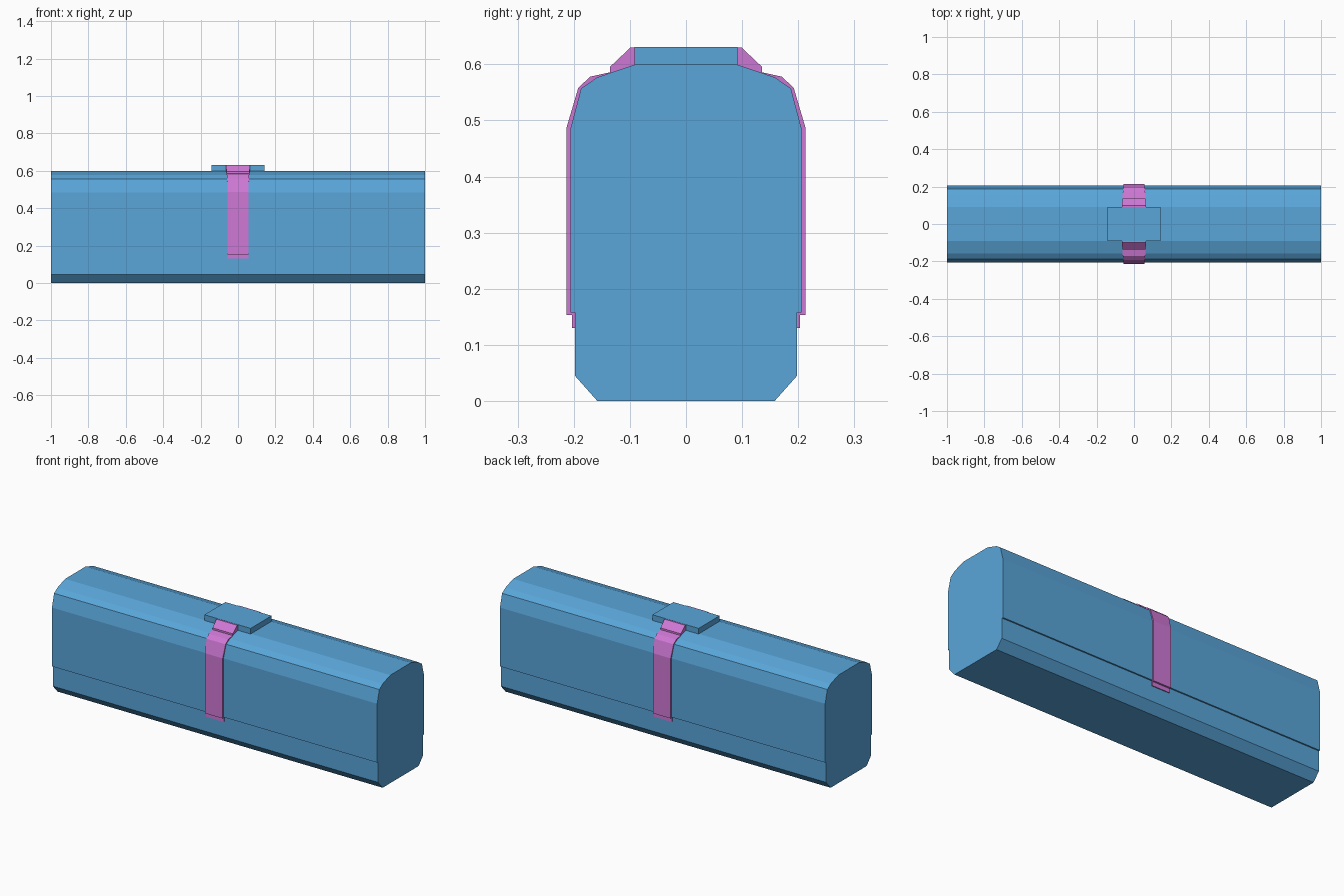
import bpy
import bmesh

if "Cube" in bpy.data.objects:
    bpy.data.objects.remove(bpy.data.objects["Cube"])


def material(name, color):
    m = bpy.data.materials.new(name)
    m.diffuse_color = (*color, 1)
    m.use_nodes = True
    m.node_tree.nodes["Principled BSDF"].inputs["Base Color"].default_value = m.diffuse_color
    return m


blue = material("case blue", (0.10, 0.38, 0.70))
pink = material("strap orchid", (0.63, 0.19, 0.67))


def loft(name, rings, mat):
    """Skin a list of closed rings of equal length and cap both ends."""
    bm = bmesh.new()
    rows = [[bm.verts.new(p) for p in ring] for ring in rings]
    n = len(rows[0])
    for a, b in zip(rows, rows[1:]):
        for i in range(n):
            j = (i + 1) % n
            bm.faces.new((a[i], a[j], b[j], b[i]))
    bm.faces.new(rows[0])
    bm.faces.new(rows[-1])
    bmesh.ops.recalc_face_normals(bm, faces=bm.faces)
    mesh = bpy.data.meshes.new(name)
    bm.to_mesh(mesh)
    bm.free()
    mesh.materials.append(mat)
    ob = bpy.data.objects.new(name, mesh)
    bpy.context.collection.objects.link(ob)
    return ob


def prism(name, half, length, mat):
    """Mirror a half profile (y, z) and extrude it along x."""
    profile = half + [(-y, z) for y, z in reversed(half)]
    return loft(name, [[(x, y, z) for y, z in profile]
                       for x in (-length / 2, length / 2)], mat)


# Long case: chamfered base, overhanging lid lip, rounded top
prism("case_body", [(0.158, 0), (0.198, 0.045), (0.198, 0.158), (0.206, 0.158),
                    (0.206, 0.485), (0.187, 0.557), (0.158, 0.577),
                    (0.09, 0.60)], 2.0, blue)

# Flat handle plate on top of the case
prism("top_plate", [(0.092, 0.598), (0.092, 0.631)], 0.284, blue)

# Strap stations: outer y, outer z, inner y, inner z, half width
half = [(0.099, 0.630, 0.088, 0.599, 0.064),
        (0.135, 0.596, 0.125, 0.587, 0.062),
        (0.135, 0.586, 0.130, 0.584, 0.062),
        (0.171, 0.578, 0.158, 0.575, 0.060),
        (0.192, 0.558, 0.186, 0.555, 0.058),
        (0.213, 0.487, 0.205, 0.485, 0.055),
        (0.213, 0.153, 0.197, 0.158, 0.055),
        (0.203, 0.153, 0.197, 0.154, 0.055),
        (0.203, 0.130, 0.197, 0.130, 0.055)]
path = [(-a, b, -c, d, w) for a, b, c, d, w in reversed(half)] + half

# One strap running over the top, with hooked ends below the lid lip
loft("strap", [[(-w, a, b), (w, a, b), (w, c, d), (-w, c, d)]
               for a, b, c, d, w in path], pink)
